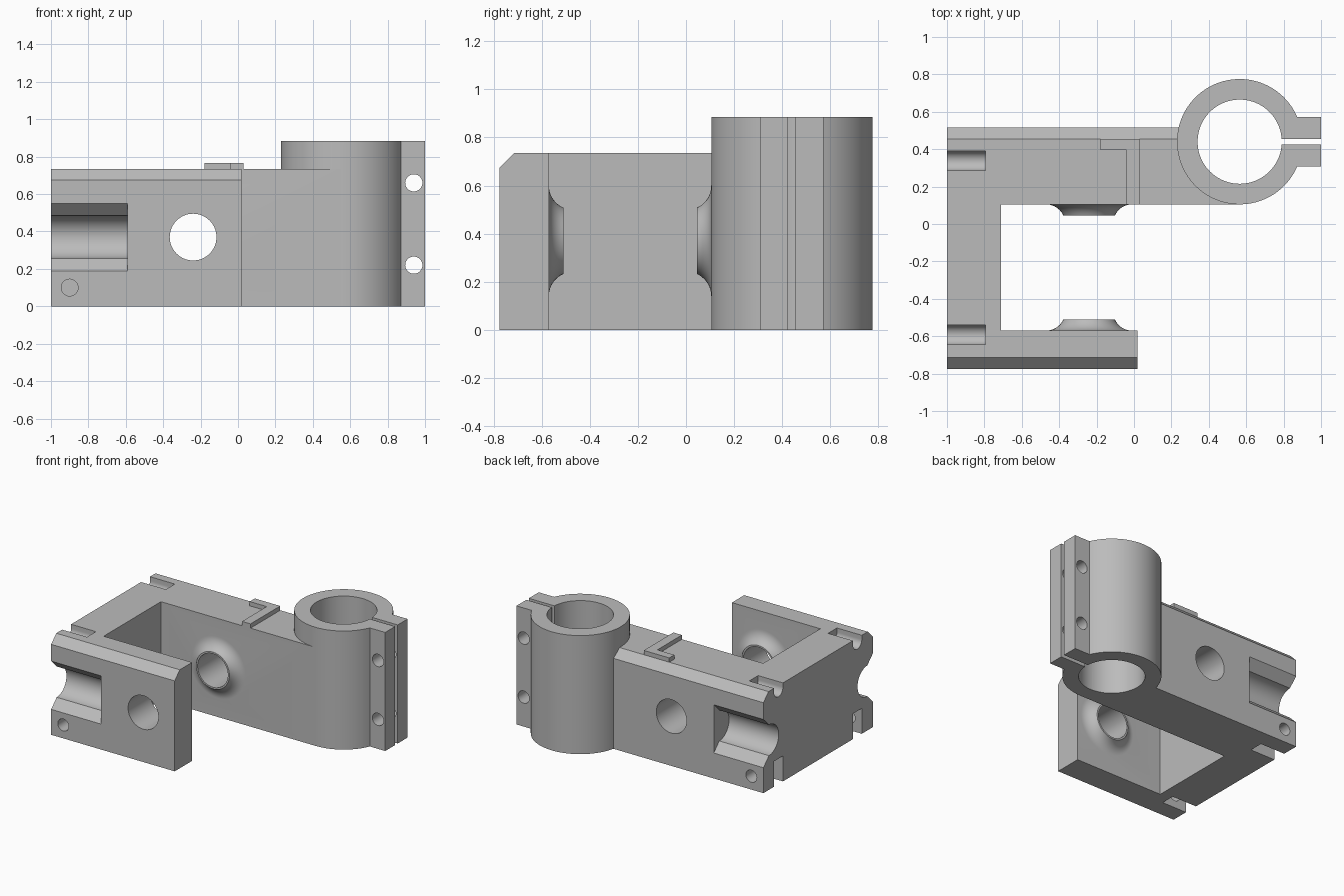
import bpy, bmesh, math
from mathutils import Vector

cube = bpy.data.objects.get("Cube")
if cube:
    bpy.data.objects.remove(cube, do_unlink=True)

gray = bpy.data.materials.new("plain_gray")
gray.use_nodes = True
color = (0.5, 0.5, 0.5, 1)
gray.diffuse_color = color
gray.node_tree.nodes["Principled BSDF"].inputs["Base Color"].default_value = color


def finish(name, bm):
    bmesh.ops.recalc_face_normals(bm, faces=bm.faces)
    mesh = bpy.data.meshes.new(name)
    bm.to_mesh(mesh)
    bm.free()
    mesh.materials.append(gray)
    ob = bpy.data.objects.new(name, mesh)
    bpy.context.collection.objects.link(ob)
    return ob


def prism(name, pts, axis, lo, hi):
    """Extrude a 2D outline along an axis from lo to hi."""
    place = {"x": lambda a, b, t: (t, a, b),
             "y": lambda a, b, t: (a, t, b),
             "z": lambda a, b, t: (a, b, t)}[axis]
    bm = bmesh.new()
    face = bm.faces.new([bm.verts.new(place(a, b, lo)) for a, b in pts])
    ext = bmesh.ops.extrude_face_region(bm, geom=[face])
    moved = [v for v in ext["geom"] if isinstance(v, bmesh.types.BMVert)]
    bmesh.ops.translate(bm, verts=moved, vec=Vector(place(0, 0, hi - lo)))
    return finish(name, bm)


def box(name, x0, x1, y0, y1, z0, z1):
    return prism(name, [(x0, y0), (x1, y0), (x1, y1), (x0, y1)], "z", z0, z1)


def arc(a, b, r, start=0, sweep=2 * math.pi, n=64, closed=False):
    count = n + 1 if closed else n
    return [(a + r * math.cos(start + sweep * i / n),
             b + r * math.sin(start + sweep * i / n)) for i in range(count)]


def lathe_y(name, profile, cx, cz, y0, side):
    """Turned solid around a y axis; profile holds (radius, height)."""
    n = 64
    bm = bmesh.new()
    rings = [[bm.verts.new((x, y0 + side * h, z)) for x, z in arc(cx, cz, r, n=n)]
             for r, h in profile]
    for low, high in zip(rings, rings[1:]):
        for i in range(n):
            j = (i + 1) % n
            bm.faces.new((low[i], low[j], high[j], high[i]))
    bm.faces.new(rings[0])
    bm.faces.new(rings[-1])
    return finish(name, bm)


def combine(target, tool, operation):
    mod = target.modifiers.new("combine", "BOOLEAN")
    mod.operation = operation
    mod.solver = "EXACT"
    mod.object = tool
    bpy.context.view_layer.objects.active = target
    bpy.ops.object.modifier_apply(modifier=mod.name)
    bpy.data.objects.remove(tool, do_unlink=True)


def cut(tool):
    combine(bracket, tool, "DIFFERENCE")


def add(tool):
    combine(bracket, tool, "UNION")


FRONT, BACK, TOP, C = -0.775, 0.515, 0.735, 0.06
INNER_F, INNER_B = -0.57, 0.105
HX, HZ = -0.24, 0.37          # pivot hole centre
CX, CY = 0.565, 0.44          # clamp centre

# Chamfered block, opened into a U with a long rear arm
outline = [(FRONT, 0), (BACK, 0), (BACK, TOP - C), (BACK - C, TOP),
           (FRONT + C, TOP), (FRONT, TOP - C)]
bracket = prism("clamp_bracket", outline, "x", -1, 0.55)
cut(box("pocket", -0.71, 1, INNER_F, INNER_B, -0.1, 1))
cut(box("short_arm_end", 0.02, 1, -1, -0.5, -0.1, 1))

# Round clamp with two lugs, bore, slit and screw holes
add(prism("clamp_ring", arc(CX, CY, 0.335, n=96), "z", 0, 0.885))
add(box("clamp_lugs", 0.8, 1, 0.308, 0.572, 0, 0.885))
cut(prism("clamp_bore", arc(CX, CY, 0.225, n=96), "z", -0.1, 1))
cut(box("clamp_slit", 0.7, 1.1, CY - 0.015, CY + 0.015, -0.1, 1))
for z in (0.22, 0.66):
    cut(prism("lug_hole", arc(0.94, z, 0.046, n=32), "y", 0.2, 0.7))

# Flared bosses on the inner walls, then the pivot hole through both arms
R = 0.101
end = math.acos((R - 0.06) / R)
flare = [(0.23, -0.03)]
for i in range(11):
    t = end * i / 10
    flare.append((0.23 - R * math.sin(t), R * (1 - math.cos(t))))
for y, side in ((INNER_F, 1), (INNER_B, -1)):
    add(lathe_y("boss", flare, HX, HZ, y, side))
cut(prism("pivot_hole", arc(HX, HZ, 0.125), "y", -1, 0.8))

# Each side: rod groove, upper round slot, lower nut slot, screw hole
for face, s, slot in ((FRONT, 1, -0.5925), (BACK, -1, 0.3375)):
    groove = [(-0.02, HZ - 0.2)]
    groove += arc(0.065, HZ, 0.115, -math.pi / 2, math.pi, 32, True)
    groove += [(-0.02, HZ + 0.2)]
    cut(prism("rod_groove", [(face + s * d, z) for d, z in groove],
              "x", -1.1, -0.59))
    w = 0.0525
    trough = [(slot - w, 0.8)] + arc(slot, TOP - 0.03, w, math.pi, math.pi, 24, True)
    trough += [(slot + w, 0.8)]
    cut(prism("upper_slot", trough, "x", -1.1, -0.795))
    cut(box("nut_slot", -1.1, -0.795, slot - w, slot + w, -0.1, 0.19))
    cut(prism("screw_hole", arc(-0.9, 0.1, 0.045, n=32), "y",
              *sorted((face - s * 0.1, slot))))

# Raised angle mark on the rear arm
mark = [(-0.04, INNER_B), (0.03, INNER_B), (0.03, 0.455), (-0.18, 0.455),
        (-0.18, 0.395), (-0.04, 0.395)]
prism("angle_mark", mark, "z", TOP - 0.001, 0.767)

# Smooth curved walls, crisp edges
bpy.ops.object.select_all(action="DESELECT")
bracket.select_set(True)
bpy.context.view_layer.objects.active = bracket
bpy.ops.object.shade_smooth_by_angle(angle=math.radians(25))
